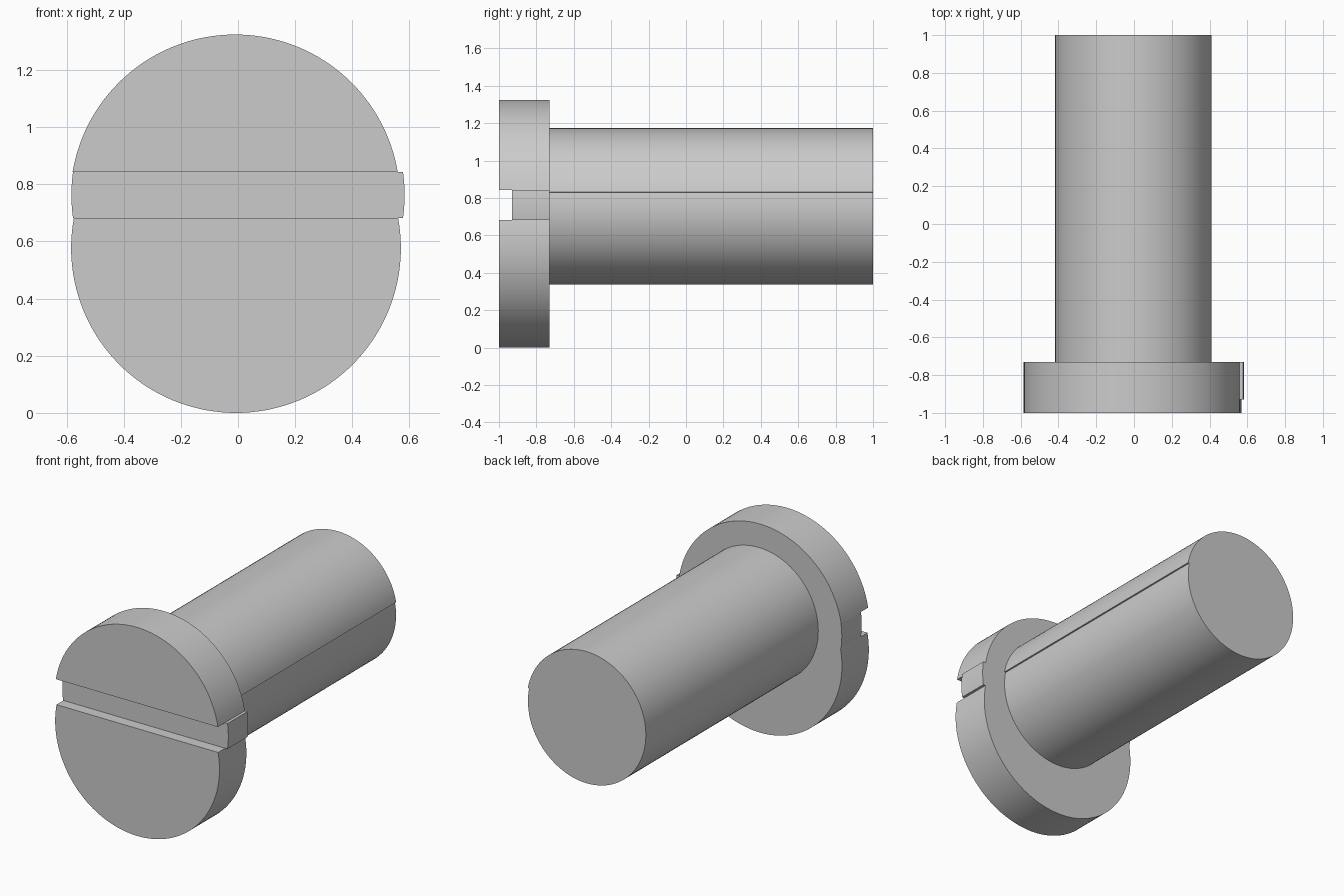
import bpy, bmesh
from math import asin, cos, sin, pi, radians

if "Cube" in bpy.data.objects:
    bpy.data.objects.remove(bpy.data.objects["Cube"])


def arc(cx, cz, r0, r1, a0, a1, n):
    """Points on an arc in the XZ plane, radius running from r0 to r1."""
    pts = []
    for i in range(n + 1):
        t = i / n
        a, r = a0 + (a1 - a0) * t, r0 + (r1 - r0) * t
        pts.append((cx + r * cos(a), cz + r * sin(a)))
    return pts


def prism(name, outline, y0, y1):
    """Extrude an XZ outline along Y."""
    bm = bmesh.new()
    face = bm.faces.new([bm.verts.new((x, y0, z)) for x, z in outline])
    new = bmesh.ops.extrude_face_region(bm, geom=[face])["geom"]
    verts = [v for v in new if isinstance(v, bmesh.types.BMVert)]
    bmesh.ops.translate(bm, verts=verts, vec=(0, y1 - y0, 0))
    bmesh.ops.recalc_face_normals(bm, faces=bm.faces)
    mesh = bpy.data.meshes.new(name)
    bm.to_mesh(mesh)
    bm.free()
    obj = bpy.data.objects.new(name, mesh)
    bpy.context.collection.objects.link(obj)
    return obj


def smooth(obj):
    bpy.ops.object.select_all(action='DESELECT')
    obj.select_set(True)
    bpy.context.view_layer.objects.active = obj
    bpy.ops.object.shade_smooth_by_angle(angle=radians(30))


SLOT_LOW, SLOT_HIGH = 0.682, 0.843
R, TOP_Z, LOW_Z = 0.577, 0.747, 0.577
MID_R, MID_Z = 0.583, (SLOT_LOW + SLOT_HIGH) / 2

# Head outline: upper arc, left band, lower arc, right band
up = asin((SLOT_HIGH - TOP_Z) / R)
low = asin((SLOT_LOW - LOW_Z) / R)
mid = asin((SLOT_HIGH - MID_Z) / MID_R)
outline = (arc(-0.01, TOP_Z, R, R, up, pi - up, 64)
           + arc(0, MID_Z, MID_R, MID_R, pi - mid, pi + mid, 8)
           + arc(-0.007, LOW_Z, R, R, pi - low, 2 * pi + low, 80)
           + arc(0, MID_Z, MID_R, MID_R, -mid, mid, 8))
head = prism("head", outline, -1.0, -0.73)

# Driver slot cut across the head face
cutter = prism("slot_cutter", [(-1, SLOT_LOW), (1, SLOT_LOW),
                               (1, SLOT_HIGH), (-1, SLOT_HIGH)], -1.2, -0.93)
cutter.hide_render = True
cutter.hide_set(True)
cut = head.modifiers.new("slot", 'BOOLEAN')
cut.operation = 'DIFFERENCE'
cut.solver = 'EXACT'
cut.object = cutter
bpy.context.view_layer.objects.active = head
head.select_set(True)
bpy.ops.object.modifier_apply(modifier=cut.name)
bpy.data.objects.remove(cutter, do_unlink=True)
smooth(head)

# Shaft with a fine lengthwise seam step on the right side
SR, SX, SZ = 0.418, 0.0, 0.755
seam = asin((0.832 - SZ) / SR)
profile = (arc(SX, SZ, SR, SR, seam, 1.5 * pi, 72)
           + arc(SX, SZ, SR, SR - 0.009, 1.5 * pi, 2 * pi + seam, 30)[1:])
shaft = prism("shaft", profile, -0.73, 1.0)
smooth(shaft)
